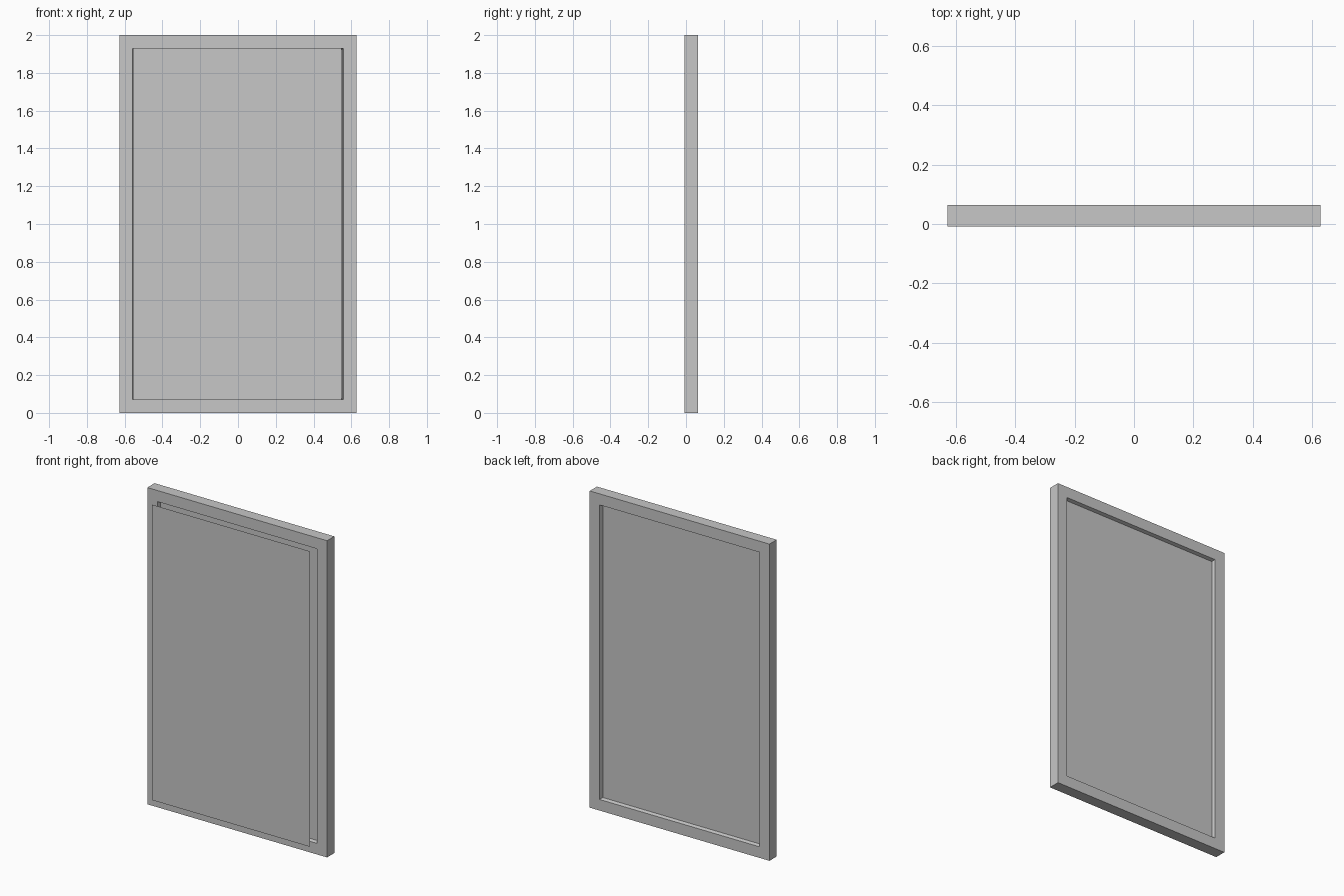
import bpy, bmesh
from mathutils import Matrix, Vector

default = bpy.data.objects.get("Cube")
if default:
    bpy.data.objects.remove(default, do_unlink=True)

# One light grey for the whole model
grey = bpy.data.materials.new("light grey")
grey.use_nodes = True
grey.diffuse_color = (0.57, 0.57, 0.57, 1)
grey.node_tree.nodes["Principled BSDF"].inputs["Base Color"].default_value = grey.diffuse_color


def make_object(name, bm):
    mesh = bpy.data.meshes.new(name)
    bm.to_mesh(mesh)
    bm.free()
    mesh.materials.append(grey)
    bpy.context.collection.objects.link(bpy.data.objects.new(name, mesh))


WIDTH, HEIGHT = 1.256, 2.0
FRONT, BACK = -0.008, 0.064
BORDER, RECESS, SLOPE = 0.07, 0.022, 0.006

# Framed board: a slab with a recessed field on the front and the back
bm = bmesh.new()
bmesh.ops.create_cube(bm, size=1)
bmesh.ops.scale(bm, vec=(WIDTH, BACK - FRONT, HEIGHT), verts=bm.verts)
bmesh.ops.translate(bm, vec=(0, (FRONT + BACK) / 2, HEIGHT / 2), verts=bm.verts)
bm.normal_update()
for face in [f for f in bm.faces if abs(f.normal.y) > 0.9]:
    inward = -face.normal * RECESS
    # Flat border, then a slightly sloped step down to the field
    for thickness in (BORDER, SLOPE):
        bmesh.ops.inset_region(bm, faces=[face], thickness=thickness, use_even_offset=True)
    bmesh.ops.translate(bm, vec=inward, verts=face.verts)
make_object("framed_board", bm)

# Thin sheet standing just in front of the recess
bm = bmesh.new()
bmesh.ops.create_grid(bm, x_segments=1, y_segments=1, size=0.5)
bmesh.ops.rotate(bm, matrix=Matrix.Rotation(1.5708, 3, "X"), verts=bm.verts)
bmesh.ops.scale(bm, vec=(1.106, 1, 1.866), verts=bm.verts)
bmesh.ops.translate(bm, vec=Vector((-0.004, -BACK, HEIGHT / 2)), verts=bm.verts)
make_object("front_sheet", bm)
